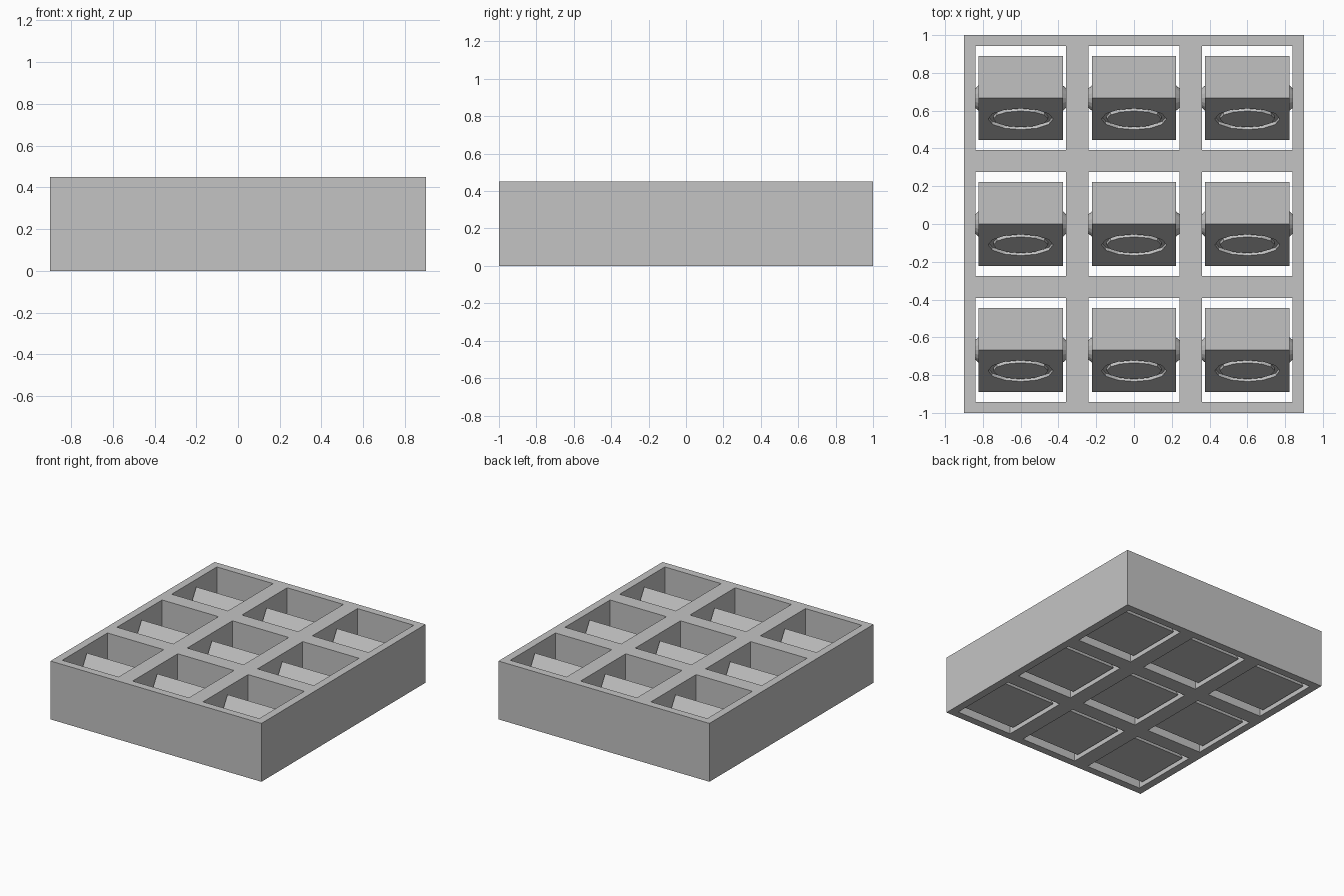
import bpy
import bmesh
from math import sin, cos, pi, radians, sqrt, atan2, hypot
from mathutils import Matrix, Vector

cube = bpy.data.objects.get("Cube")
if cube:
    bpy.data.objects.remove(cube)

grey = bpy.data.materials.new("plain_grey")
grey.use_nodes = True
grey.diffuse_color = (0.55, 0.55, 0.55, 1)
grey.node_tree.nodes["Principled BSDF"].inputs["Base Color"].default_value = grey.diffuse_color

PITCH_X, PITCH_Y = 0.6, 2 / 3      # cell spacing
HOLE_X, HOLE_Y = 0.24, 0.275       # half size of each opening
SIDE, HALF_LEN = 0.445, 0.223      # prism triangle side, half length
BASE_Z = 0.02
TRI_H = SIDE * sqrt(3) / 2


def add_object(name, bm):
    bmesh.ops.recalc_face_normals(bm, faces=bm.faces)
    mesh = bpy.data.meshes.new(name)
    bm.to_mesh(mesh)
    bm.free()
    mesh.materials.append(grey)
    obj = bpy.data.objects.new(name, mesh)
    bpy.context.collection.objects.link(obj)
    return obj


def extrude(bm, faces, offset):
    geo = bmesh.ops.extrude_face_region(bm, geom=faces)["geom"]
    verts = [v for v in geo if isinstance(v, bmesh.types.BMVert)]
    bmesh.ops.translate(bm, verts=verts, vec=offset)


# Frame: flat lattice with nine openings, extruded upward
def grid_lines(pitch, half, edge):
    return [-edge] + [c * pitch + s * half for c in (-1, 0, 1) for s in (-1, 1)] + [edge]


bm = bmesh.new()
xs, ys = grid_lines(PITCH_X, HOLE_X, 0.9), grid_lines(PITCH_Y, HOLE_Y, 1.0)
grid = [[bm.verts.new((x, y, 0)) for y in ys] for x in xs]
for i in range(len(xs) - 1):
    for j in range(len(ys) - 1):
        if not (i % 2 and j % 2):
            bm.faces.new((grid[i][j], grid[i + 1][j], grid[i + 1][j + 1], grid[i][j + 1]))
extrude(bm, bm.faces[:], (0, 0, 0.45))
add_object("frame", bm)

# Triangular prism with its ridge along x
bm = bmesh.new()
tri = [(-SIDE / 2, BASE_Z), (SIDE / 2, BASE_Z), (0, BASE_Z + TRI_H)]
end = bm.faces.new([bm.verts.new((-HALF_LEN, y, z)) for y, z in tri])
extrude(bm, [end], (2 * HALF_LEN, 0, 0))
prism = add_object("prism", bm)


# Marks carved into the two sloping faces
def slope_matrix(side):
    up = Vector((0, -side * cos(radians(60)), sin(radians(60))))
    out = Vector((0, side * sin(radians(60)), cos(radians(60))))
    rot = Matrix((Vector((-side, 0, 0)), up, out)).transposed().to_4x4()
    return Matrix.Translation((0, side * SIDE / 4, BASE_Z + TRI_H / 2)) @ rot


def carve(bm, side):
    bm.transform(slope_matrix(side))
    cutter = add_object("mark_cutter", bm)
    cutter.hide_render = True
    mod = prism.modifiers.new("carve", "BOOLEAN")
    mod.operation, mod.solver, mod.object = "DIFFERENCE", "EXACT", cutter
    return cutter


DEPTH = 0.018
cutters = []
for sign in (-1, 1):                # crossed bars on the back slope
    bm = bmesh.new()
    bmesh.ops.create_cube(bm, size=1)
    bm.transform(Matrix.Rotation(sign * atan2(0.2, 0.34), 4, "Z")
                 @ Matrix.Diagonal((hypot(0.34, 0.2), 0.022, 2 * DEPTH, 1)))
    cutters.append(carve(bm, 1))

bm = bmesh.new()                    # faceted ring on the front slope
SIDES = 12
rings = [[bm.verts.new((rx * cos(2 * pi * k / SIDES), ry * sin(2 * pi * k / SIDES), -DEPTH))
          for k in range(SIDES)] for rx, ry in ((0.172, 0.112), (0.145, 0.086))]
for k in range(SIDES):
    n = (k + 1) % SIDES
    bm.faces.new((rings[0][k], rings[0][n], rings[1][n], rings[1][k]))
extrude(bm, bm.faces[:], (0, 0, 2 * DEPTH))
cutters.append(carve(bm, -1))

bpy.context.view_layer.update()
carved = bpy.data.meshes.new_from_object(
    prism.evaluated_get(bpy.context.evaluated_depsgraph_get()))
for helper in cutters + [prism]:
    bpy.data.objects.remove(helper)

# Tapered pivots that reach into the frame walls
bm = bmesh.new()
for side in (-1, 1):
    pos = Matrix.Translation((side * (HALF_LEN + 0.012), 0, BASE_Z + TRI_H / 3))
    bmesh.ops.create_cone(bm, cap_ends=True, segments=16, radius1=0.068, radius2=0.045,
                          depth=0.026, matrix=pos @ Matrix.Rotation(side * pi / 2, 4, "Y"))
pivots = add_object("pivots", bm)
pivot_mesh = pivots.data
bpy.data.objects.remove(pivots)

# One prism and its pivots in each opening
for row in (-1, 0, 1):
    for col in (-1, 0, 1):
        for name, mesh in (("prism", carved), ("pivots", pivot_mesh)):
            obj = bpy.data.objects.new(f"{name}_{row + 2}_{col + 2}", mesh)
            obj.location = (col * PITCH_X, row * PITCH_Y, 0)
            bpy.context.collection.objects.link(obj)
